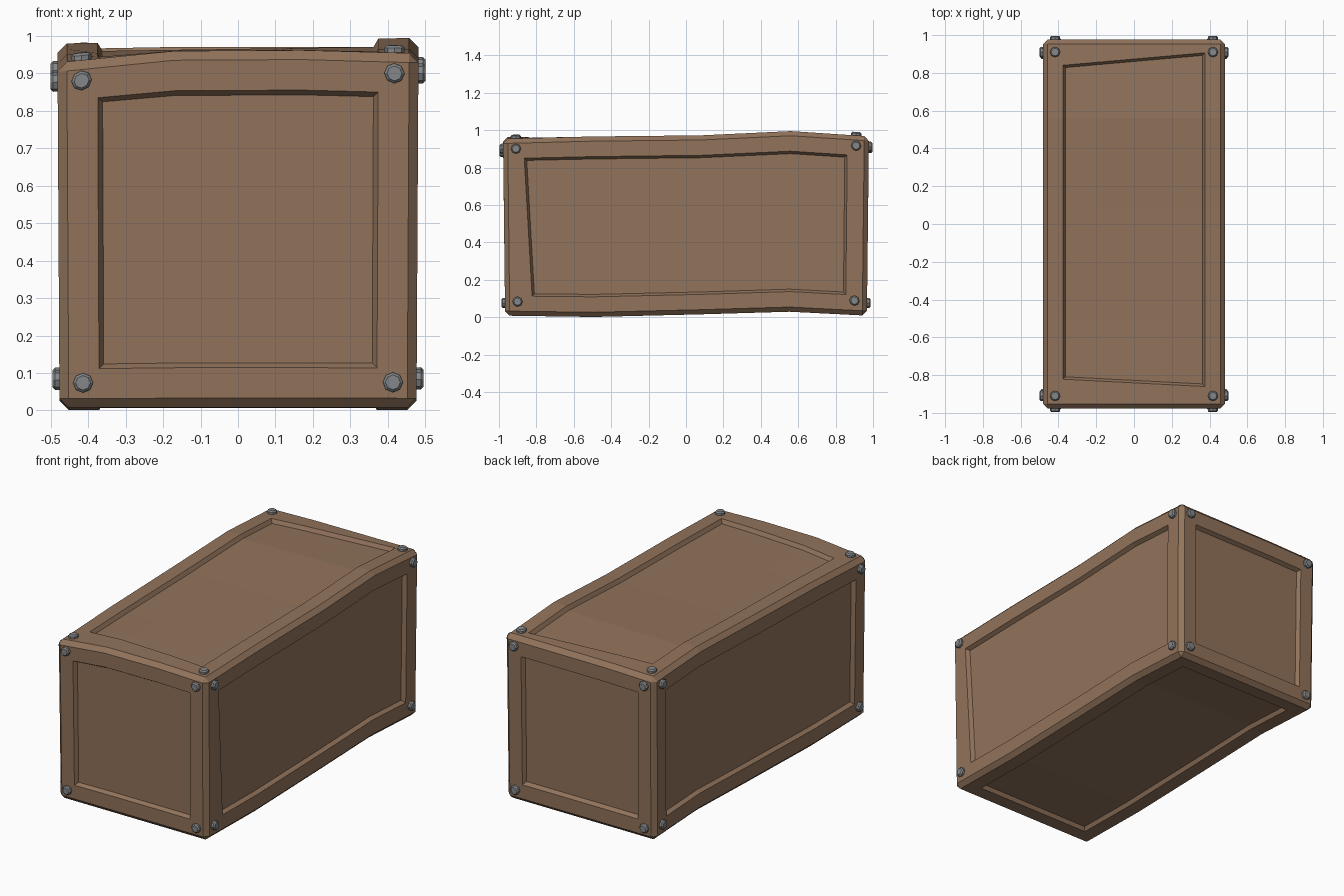
import bpy, bmesh
from mathutils import Vector, Matrix

if "Cube" in bpy.data.objects:
    bpy.data.objects.remove(bpy.data.objects["Cube"])

HX, HY, H = 0.482, 0.978, 0.96          # half width, half length, height
XK = [-HX, -0.17, 0.17, HX]             # cut lines across the box
YK = [-HY, -0.5, 0.08, 0.56, HY]
TOP = [[.928, .960, .962, .953],        # warped lid heights, one row per YK
       [.950, .962, .965, .966],
       [.965, .968, .970, .972],
       [.980, .985, .990, .995],
       [.957, .965, .966, .967]]
BOTTOM = [.008, .001, .015, .029, .008]


def lerp_keys(keys, vals, v):
    for i in range(len(keys) - 1):
        if v <= keys[i + 1] or i == len(keys) - 2:
            f = (v - keys[i]) / (keys[i + 1] - keys[i])
            return vals[i] + (vals[i + 1] - vals[i]) * f


def warp(p):
    """Bend a point of the straight crate into the crooked crate."""
    t = p.z / H
    top = lerp_keys(YK, [lerp_keys(XK, row, p.x) for row in TOP], p.y)
    bot = lerp_keys(YK, BOTTOM, p.y)
    lean = 1 - 0.011 * (1 - t)
    return Vector((p.x * lean, p.y * lean, bot + (top - bot) * t))


def material(name, rgb):
    m = bpy.data.materials.new(name)
    m.diffuse_color = (*rgb, 1)
    m.use_nodes = True
    m.node_tree.nodes["Principled BSDF"].inputs["Base Color"].default_value = m.diffuse_color
    return m


def finish(bm, name, mat):
    for v in bm.verts:
        v.co = warp(v.co)
    me = bpy.data.meshes.new(name)
    bm.to_mesh(me)
    bm.free()
    me.materials.append(mat)
    ob = bpy.data.objects.new(name, me)
    bpy.context.collection.objects.link(ob)


wood = material("brown wood", (0.285, 0.172, 0.105))
steel = material("grey steel", (0.23, 0.24, 0.25))

# Crate body: box with cut lines for the warp
bm = bmesh.new()
bmesh.ops.create_cube(bm, size=1, matrix=Matrix.Translation((0, 0, H / 2))
                      @ Matrix.Diagonal((2 * HX, 2 * HY, H, 1)))
cuts = [((x, 0, 0), (1, 0, 0)) for x in XK[1:-1]]
cuts += [((0, y, 0), (0, 1, 0)) for y in YK[1:-1]] + [((0, 0, 0.48), (0, 0, 1))]
for co, no in cuts:
    bmesh.ops.bisect_plane(bm, geom=bm.verts[:] + bm.edges[:] + bm.faces[:],
                           plane_co=co, plane_no=no)
bm.normal_update()

# Recessed panel on each of the six sides
sides = [Vector(d) for d in ((1, 0, 0), (-1, 0, 0), (0, 1, 0),
                             (0, -1, 0), (0, 0, 1), (0, 0, -1))]
groups = [[f for f in bm.faces if f.normal.dot(d) > 0.9] for d in sides]
for d, faces in zip(sides, groups):
    bmesh.ops.inset_region(bm, faces=faces, thickness=0.107, use_even_offset=True)
    bm.normal_update()
    ring = bmesh.ops.inset_region(bm, faces=faces, thickness=0.013,
                                  depth=-0.022, use_even_offset=True)["faces"]
    bm.normal_update()
    # crooked panel ends on the right side and the lid
    for v in {v for f in faces + ring for v in f.verts}:
        if abs(v.co.y) < 0.8:
            continue
        front = v.co.y < 0
        if d.x > 0.5:
            t = v.co.z / H
            v.co.y += 0.045 * (1 - t) if front else -0.008
        elif d.z > 0.5:
            t = (v.co.x + HX) / (2 * HX)
            v.co.y += 0.055 - 0.05 * t if front else -0.04 + 0.085 * t

# Chamfer the twelve outer edges
def rims(co):
    return {k for k, on in (("x", abs(abs(co.x) - HX) < 1e-4),
                            ("y", abs(abs(co.y) - HY) < 1e-4),
                            ("z", abs(co.z - H / 2) > H / 2 - 1e-4)) if on}

outer = [e for e in bm.edges
         if len(rims(e.verts[0].co) & rims(e.verts[1].co)) >= 2]
bmesh.ops.bevel(bm, geom=outer, offset=0.025, segments=1, affect='EDGES',
                profile=0.5)
bmesh.ops.recalc_face_normals(bm, faces=bm.faces[:])
finish(bm, "crate_body", wood)


# Eight-sided bolts near the corners of every side but the bottom
def add_bolt(bm, pos, normal):
    rot = Vector((0, 0, 1)).rotation_difference(normal).to_matrix().to_4x4()
    m = Matrix.Translation(pos) @ rot
    r = bmesh.ops.create_cone(bm, cap_ends=True, segments=8, radius1=0.027,
                              radius2=0.027, depth=0.024, matrix=m)
    faces = {f for v in r["verts"] for f in v.link_faces}
    bm.normal_update()
    cap = [f for f in faces if f.normal.dot(normal) > 0.9]
    bmesh.ops.inset_region(bm, faces=cap, thickness=0.007, depth=0.007)


bm = bmesh.new()
for a in (-1, 1):
    for b in (-1, 1):
        for c in (-1, 1):
            add_bolt(bm, (0.418 * a, HY * b, 0.905 if c > 0 else 0.068),
                     Vector((0, b, 0)))
            add_bolt(bm, (HX * a, 0.91 * b, 0.905 if c > 0 else 0.077),
                     Vector((a, 0, 0)))
        add_bolt(bm, (0.418 * a, 0.91 * b, H), Vector((0, 0, 1)))
finish(bm, "corner_bolts", steel)
